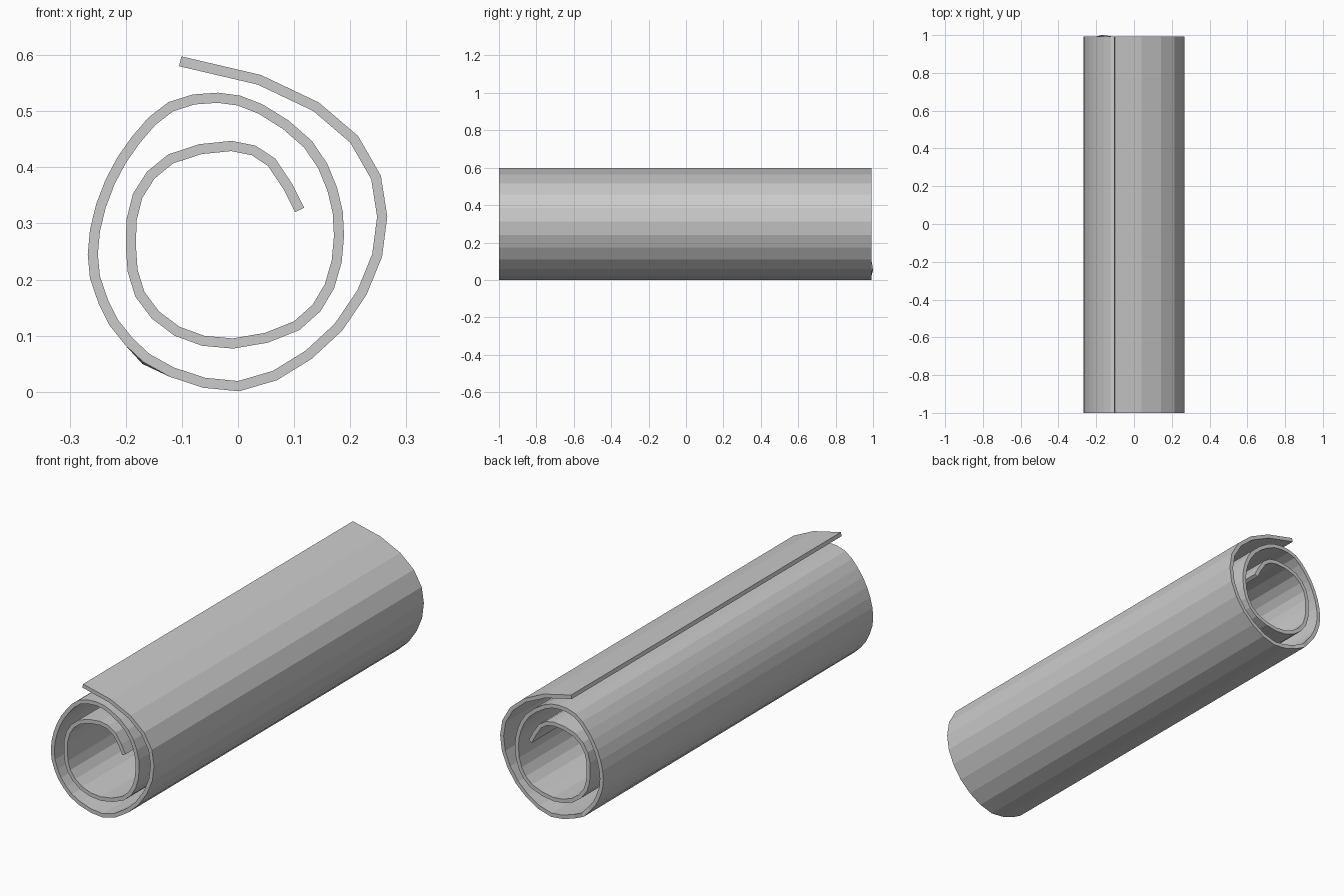
import bpy, bmesh
from mathutils import Vector

if "Cube" in bpy.data.objects:
    bpy.data.objects.remove(bpy.data.objects["Cube"])

THICK = 0.018
Y_FRONT, Y_BACK = -1.0, 0.993

# Loose outer turn of the roll: coarse facets (x, z), from the free edge inward
outer = [(-.103, .589), (.038, .556), (.139, .508), (.207, .450), (.246, .382),
         (.257, .312), (.248, .243), (.221, .177), (.179, .115), (.126, .066),
         (.066, .029), (.001, .010), (-.060, .016), (-.118, .035),
         (-.163, .060), (-.194, .089)]

# Tight inner turns: knots, with a smooth point added between each pair
inner = [(-.222, .124), (-.255, .204), (-.255, .287), (-.228, .374), (-.182, .449),
         (-.120, .508), (-.036, .524), (.040, .504), (.125, .441), (.168, .361),
         (.180, .278), (.163, .188), (.105, .118), (-.009, .086), (-.109, .108),
         (-.175, .174), (-.191, .261), (-.179, .349), (-.120, .415),
         (-.012, .438), (.060, .409), (.110, .324)]


def refine(points, before):
    """Insert a Catmull-Rom midpoint between neighbouring knots."""
    p = [Vector(q) for q in [before] + points + [points[-1]]]
    result = []
    for a, b, c, d in zip(p, p[1:], p[2:], p[3:]):
        result += [b, (9 * (b + c) - a - d) / 16]
    return result + [p[-1]]


path = [Vector(q) for q in outer] + refine(inner, outer[-1])

# Sheet swept front to back along the spiral
bm = bmesh.new()
front = [bm.verts.new((p.x, Y_FRONT, p.y)) for p in path]
back = [bm.verts.new((p.x, Y_BACK, p.y)) for p in path]
for i in range(len(path) - 1):
    bm.faces.new((front[i], front[i + 1], back[i + 1], back[i]))

# Small bulge in the back edge, low on the left
back[14].co += Vector((-.002, .007, -.003))

mesh = bpy.data.meshes.new("rolled_sheet")
bm.to_mesh(mesh)
bm.free()
sheet = bpy.data.objects.new("rolled_sheet", mesh)
bpy.context.collection.objects.link(sheet)

# Sheet thickness
solid = sheet.modifiers.new("thickness", 'SOLIDIFY')
solid.thickness = THICK
solid.offset = 0
solid.use_even_offset = True
